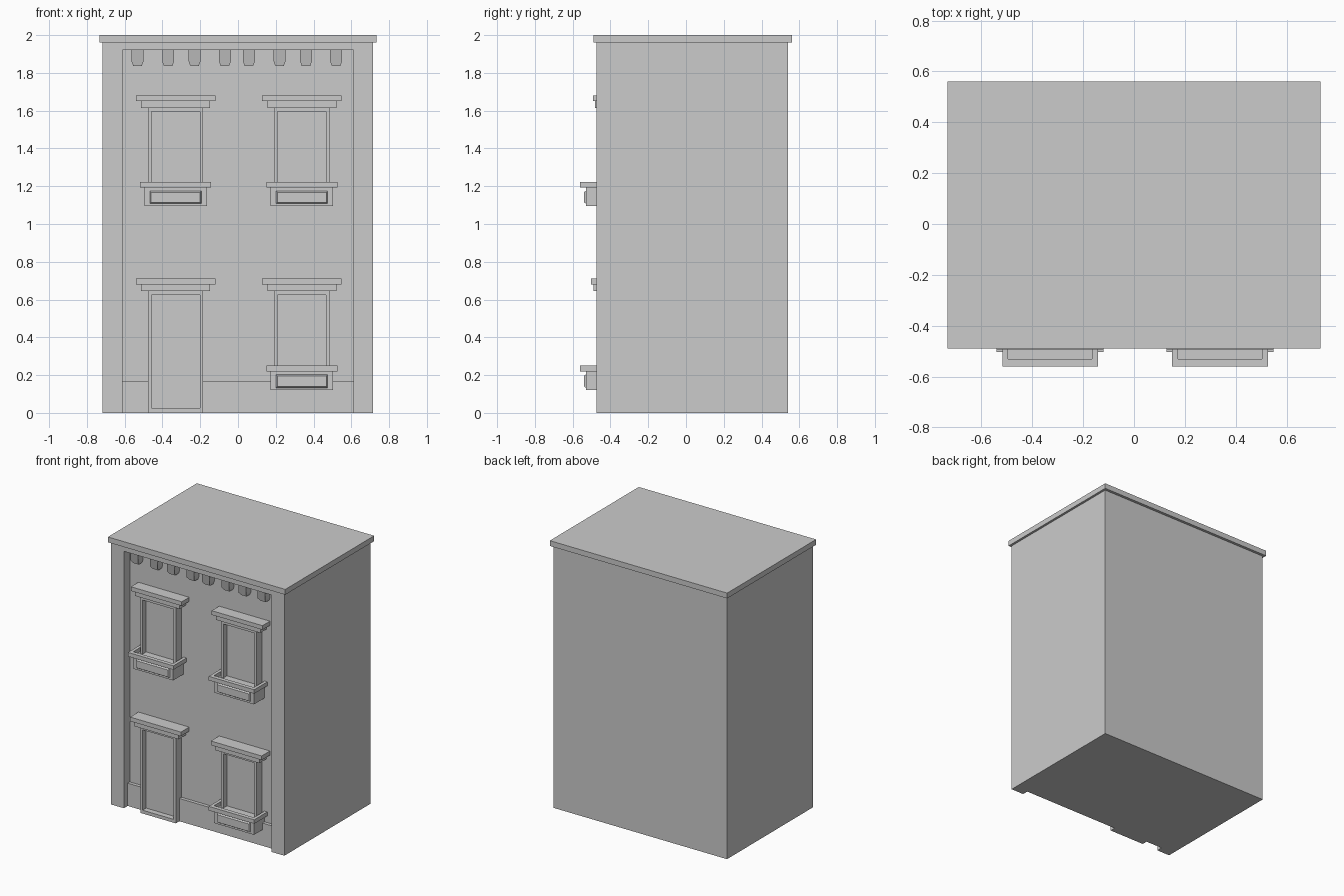
import bpy, bmesh
from mathutils import Vector

if "Cube" in bpy.data.objects:
    bpy.data.objects.remove(bpy.data.objects["Cube"])

WALL = -0.405    # recessed facade plane
FRONT = -0.475   # pilaster plane


def prism(name, pts, lo, hi, axis='z'):
    """Extrude a 2D outline: (x, y) along z, or (x, z) along y."""
    place = (lambda a, b: (a, b, lo)) if axis == 'z' else (lambda a, b: (a, lo, b))
    shift = Vector((0, 0, hi - lo)) if axis == 'z' else Vector((0, hi - lo, 0))
    bm = bmesh.new()
    face = bm.faces.new([bm.verts.new(place(a, b)) for a, b in pts])
    out = bmesh.ops.extrude_face_region(bm, geom=[face], use_keep_orig=True)
    new = [g for g in out['geom'] if isinstance(g, bmesh.types.BMVert)]
    bmesh.ops.translate(bm, verts=new, vec=shift)
    bmesh.ops.recalc_face_normals(bm, faces=bm.faces)
    me = bpy.data.meshes.new(name)
    bm.to_mesh(me)
    bm.free()
    ob = bpy.data.objects.new(name, me)
    bpy.context.collection.objects.link(ob)
    return ob


def box(name, x0, x1, y0, y1, z0, z1):
    return prism(name, [(x0, y0), (x1, y0), (x1, y1), (x0, y1)], z0, z1)


def u_shape(c, w_out, w_in, base, out, inn):
    return [(c - w_out, base), (c - w_out, out), (c + w_out, out), (c + w_out, base),
            (c + w_in, base), (c + w_in, inn), (c - w_in, inn), (c - w_in, base)]


def taper(ob, y_limit, inset):
    """Pull the front face of a panel inwards to give sloped edges."""
    vs = [v for v in ob.data.vertices if v.co.y < y_limit]
    mid = sum((v.co for v in vs), Vector()) / len(vs)
    for v in vs:
        for i in (0, 2):
            v.co[i] += inset if v.co[i] < mid[i] else -inset


def opening(kind, c, bottom, top, y_cap):
    # frame, recessed pane and two-step lintel
    prism(kind + "_frame", u_shape(c, 0.146, 0.128, bottom, top, top - 0.02), -0.472, WALL, 'y')
    box(kind + "_pane", c - 0.128, c + 0.128, -0.43, WALL, bottom, top - 0.02)
    box(kind + "_lintel", c - 0.183, c + 0.183, y_cap + 0.012, WALL, top, top + 0.035)
    box(kind + "_lintel_cap", c - 0.21, c + 0.21, y_cap, WALL, top + 0.035, top + 0.066)


def planter(c, top, height):
    # window box with an open rim and a raised front panel
    box("planter_box", c - 0.165, c + 0.165, -0.53, WALL, top - height, top - 0.03)
    prism("planter_rim", u_shape(c, 0.188, 0.165, WALL, -0.56, -0.53), top - 0.03, top)
    p = box("planter_panel", c - 0.137, c + 0.137, -0.541, -0.53, top - height + 0.013, top - 0.047)
    taper(p, -0.535, 0.007)


# Main block with a recessed front bay, header and roof slab
prism("building_body", [(-0.718, 0.541), (-0.718, FRONT), (-0.611, FRONT), (-0.611, WALL),
                        (0.611, WALL), (0.611, FRONT), (0.716, FRONT), (0.716, 0.541)], 0, 1.92)
box("header", -0.718, 0.716, FRONT, 0.541, 1.92, 1.96)
box("roof_slab", -0.733, 0.733, -0.489, 0.561, 1.96, 2.0)

# Plinth either side of the door
box("plinth_left", -0.611, -0.476, -0.43, WALL, 0, 0.17)
box("plinth_right", -0.184, 0.611, -0.43, WALL, 0, 0.17)

# Cornice brackets with chamfered lower ends
for x in (-0.532, -0.37, -0.23, -0.069, 0.058, 0.22, 0.36, 0.519):
    b = prism("bracket", [(x - 0.031, 1.92), (x - 0.031, 1.86), (x - 0.022, 1.836),
                          (x + 0.022, 1.836), (x + 0.031, 1.86), (x + 0.031, 1.92)], -0.465, WALL, 'y')
    for v in b.data.vertices:
        if v.co.y < -0.46 and v.co.z < 1.85:
            v.co.y += 0.02

# Upper windows
for c in (-0.33, 0.338):
    opening("upper_window", c, 1.19, 1.615, -0.493)
    planter(c, 1.222, 0.127)

# Ground floor window and door
opening("lower_window", 0.338, 0.22, 0.645, -0.503)
planter(0.338, 0.25, 0.13)
opening("door", -0.33, 0, 0.645, -0.503)
box("door_threshold", -0.458, -0.202, -0.472, -0.43, 0, 0.025)
